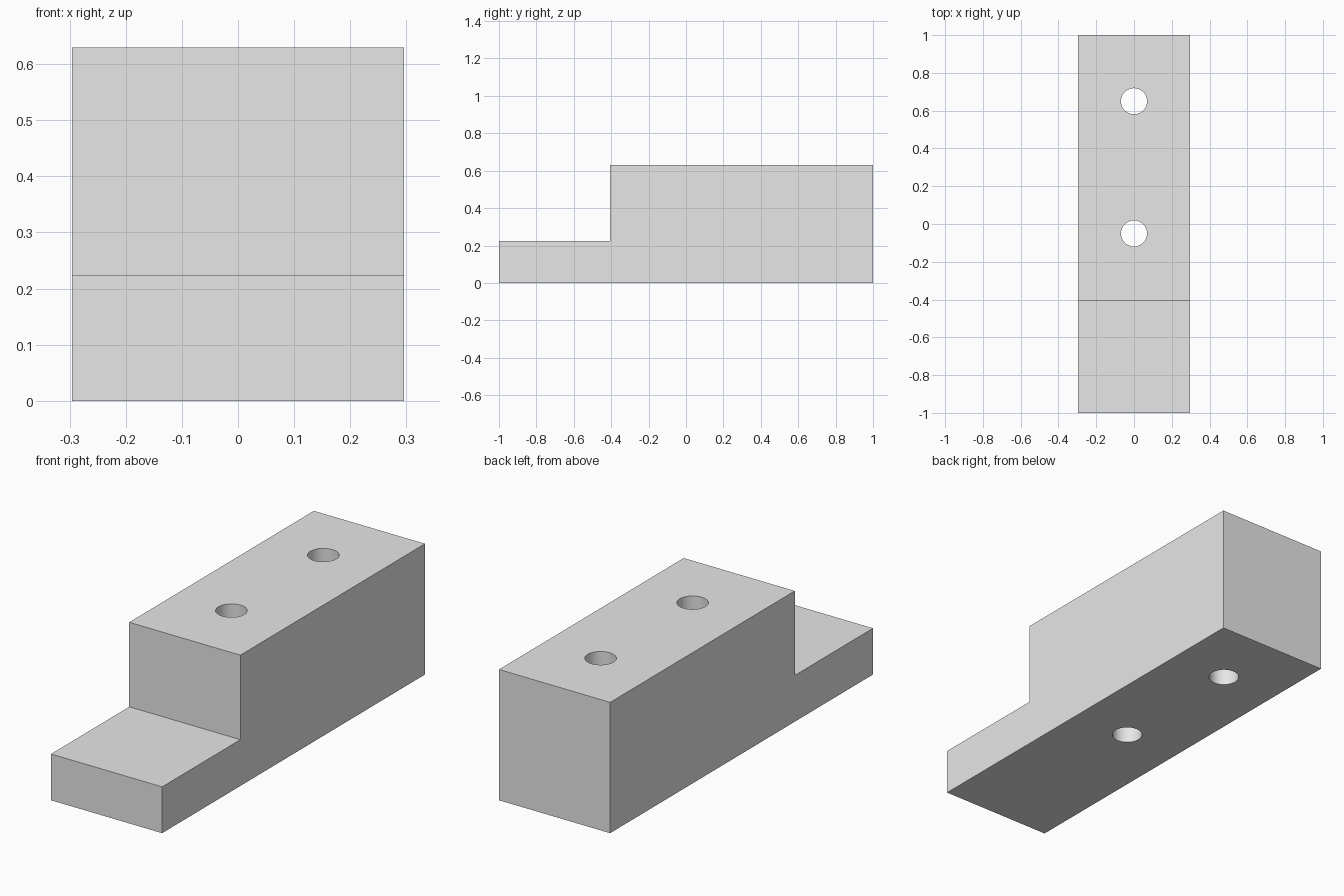
import bpy
import bmesh
from math import radians

cube = bpy.data.objects.get("Cube")
if cube:
    bpy.data.objects.remove(cube, do_unlink=True)

HALF_WIDTH = 0.296
HEIGHT = 0.63
HOLE_RADIUS = 0.069

grey = bpy.data.materials.new("plain grey")
grey.use_nodes = True
grey.diffuse_color = (0.8, 0.8, 0.8, 1)
grey.node_tree.nodes["Principled BSDF"].inputs["Base Color"].default_value = (0.8, 0.8, 0.8, 1)

# Stepped block: side profile (y, z) extruded across the width
profile = [(-1, 0), (1, 0), (1, HEIGHT), (-0.405, HEIGHT), (-0.405, 0.223), (-1, 0.223)]
bm = bmesh.new()
side = bm.faces.new([bm.verts.new((-HALF_WIDTH, y, z)) for y, z in profile])
extruded = bmesh.ops.extrude_face_region(bm, geom=[side])["geom"]
bmesh.ops.translate(bm, vec=(2 * HALF_WIDTH, 0, 0),
                    verts=[v for v in extruded if isinstance(v, bmesh.types.BMVert)])
bmesh.ops.recalc_face_normals(bm, faces=bm.faces)
mesh = bpy.data.meshes.new("stepped_block")
bm.to_mesh(mesh)
bm.free()
mesh.materials.append(grey)
block = bpy.data.objects.new("stepped_block", mesh)
bpy.context.collection.objects.link(block)

# Two round through holes
for name, y in (("front_hole_cutter", -0.05), ("back_hole_cutter", 0.65)):
    bpy.ops.mesh.primitive_cylinder_add(vertices=48, radius=HOLE_RADIUS, depth=2 * HEIGHT,
                                        location=(0, y, HEIGHT / 2))
    cutter = bpy.context.object
    cutter.name = name
    cutter.data.materials.append(grey)
    cut = block.modifiers.new(name, "BOOLEAN")
    cut.operation = "DIFFERENCE"
    cut.solver = "EXACT"
    cut.object = cutter
    bpy.context.view_layer.objects.active = block
    bpy.ops.object.modifier_apply(modifier=cut.name)
    bpy.data.objects.remove(cutter, do_unlink=True)

# Smooth hole walls, sharp block edges
bpy.ops.object.select_all(action="DESELECT")
block.select_set(True)
bpy.context.view_layer.objects.active = block
bpy.ops.object.shade_smooth_by_angle(angle=radians(30))
